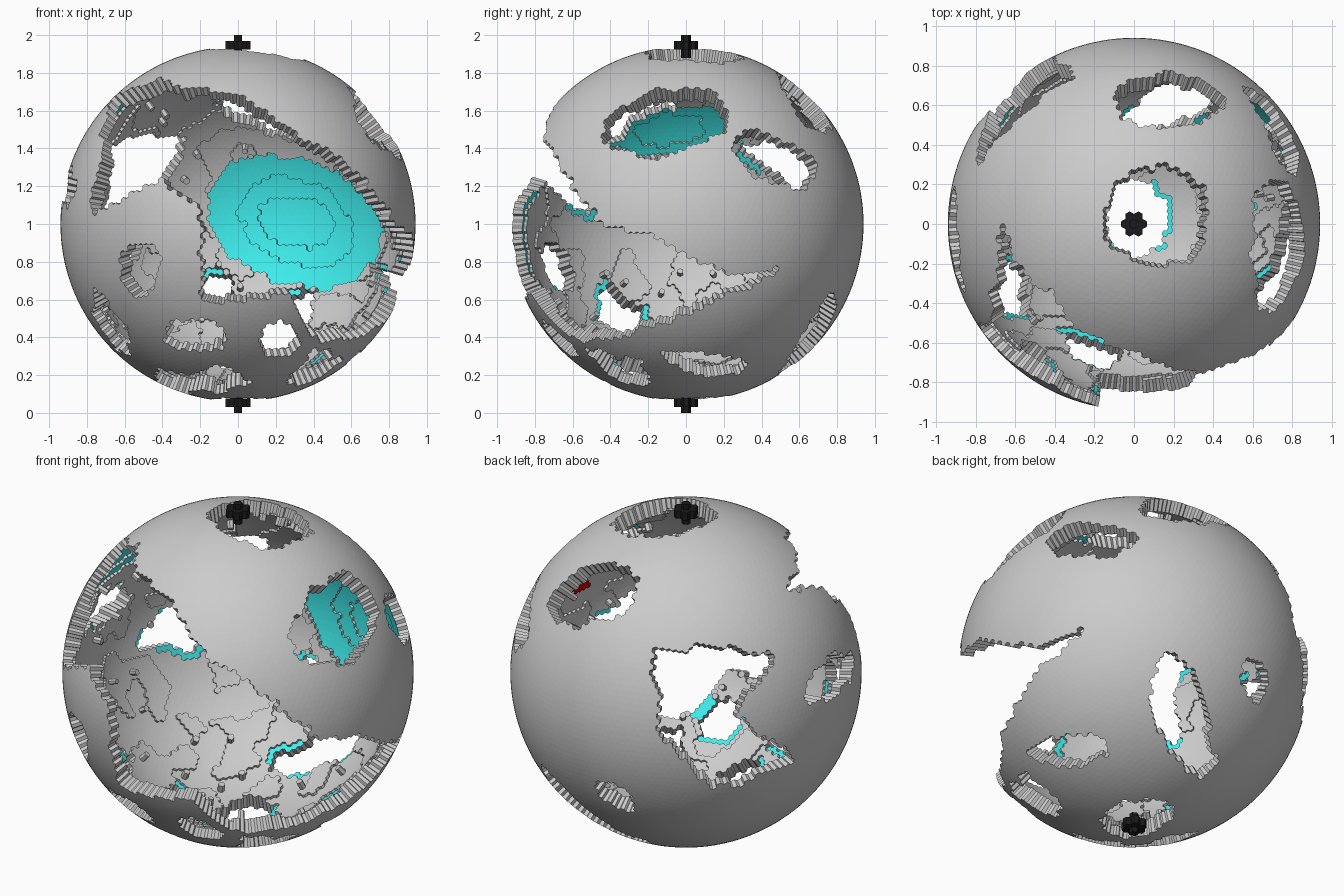
import bpy, bmesh, math
from mathutils import Vector, noise, Matrix
import random

if "Cube" in bpy.data.objects:
    bpy.data.objects.remove(bpy.data.objects["Cube"])
random.seed(4)

R = 0.94                      # outer radius of the globe
C = Vector((0, 0, 1))         # globe centre


# Viewing frames: azimuth, elevation, sheet centre, scale
def frame(az, el, cx, cy, s=188):
    a, e = math.radians(az), math.radians(el)
    d = Vector((math.cos(e) * math.cos(a), math.cos(e) * math.sin(a), math.sin(e)))
    r = Vector((-math.sin(a), math.cos(a), 0))
    return r, d.cross(r), d, cx, cy, s


VIEW = dict(front=frame(-90, 0, 238, 225), right=frame(0, 0, 685, 225),
            top=frame(-90, 90, 1134, 225, 198), back_left=frame(135, 26, 686, 672),
            under=frame(45, -30, 1133, 672))


def patch(view, *pts):
    return view, pts, False


def blob(view, x, y, rx, ry, tilt=0, far=False, scale=1):
    c, s = math.cos(math.radians(tilt)), math.sin(math.radians(tilt))
    ring = [(scale * rx * math.cos(k * math.pi / 6), scale * ry * math.sin(k * math.pi / 6))
            for k in range(12)]
    return view, tuple((x + u * c - v * s, y + u * s + v * c) for u, v in ring), far


def inside(p, region):
    view, pts, far = region
    r, u, d, cx, cy, s = VIEW[view]
    if (p.dot(d) < 0) != far:
        return False
    x, y, hit = cx + s * p.dot(r), cy - s * p.dot(u), False
    for (x1, y1), (x2, y2) in zip(pts, pts[1:] + pts[:1]):
        if (y1 > y) != (y2 > y) and x < x1 + (y - y1) * (x2 - x1) / (y2 - y1):
            hit = not hit
    return hit


# Large openings in the shell
holes = [
    patch('front', (110, 98), (160, 80), (245, 100), (365, 180), (413, 262), (375, 328),
          (322, 345), (290, 298), (203, 303), (200, 210), (160, 182), (90, 215)),
    patch('right', (515, 180), (595, 218), (735, 275), (788, 268), (690, 315), (590, 345)),
    patch('back_left', (625, 650), (690, 650), (755, 665), (705, 720), (770, 770),
          (690, 795), (628, 740)),
    blob('top', 1158, 218, 56, 52),
    blob('top', 1168, 102, 56, 28),
    blob('top', 1136, 220, 34, 42, far=True),
    blob('under', 1192, 717, 26, 66, -12),
    blob('right', 664, 124, 64, 32, -12),
    blob('right', 772, 160, 46, 22, 22),
]
# Small openings
holes += [
    blob('front', 140, 271, 21, 29),
    blob('front', 194, 338, 30, 15),
    blob('front', 279, 340, 20, 16),
    blob('front', 112, 325, 38, 10, 60),
    blob('front', 205, 381, 50, 11),
    blob('front', 317, 370, 30, 9, -25),
    blob('back_left', 813, 690, 38, 19, -35),
    blob('under', 1076, 748, 42, 16),
    blob('under', 1264, 688, 12, 22),
    blob('under', 1033, 795, 26, 10, 30),
]

# Stepped cyan basins on the inner face, and red high spots
basins = [blob('front', 300, 223, 100, 68, 22, True, s) for s in (1, 0.66, 0.4)]
basins += [blob('right', 668, 126, 62, 28, -10, True, s) for s in (1, 0.6)]
peaks = [blob('right', 652, 180, 16, 7), blob('right', 680, 238, 8, 12)]

# Hexagonal cells: the dual of a subdivided icosphere
ico = bmesh.new()
bmesh.ops.create_icosphere(ico, subdivisions=6, radius=1)
for seq in (ico.verts, ico.edges, ico.faces):
    seq.ensure_lookup_table()
    seq.index_update()
corner = [f.calc_center_median().normalized() for f in ico.faces]
pos = [v.co.normalized() * R for v in ico.verts]
ragged = [p + 0.035 * noise.noise_vector(p * 8) for p in pos]
gone = [any(inside(p, h) for h in holes) for p in ragged]

# Inner radius and colour of every cell
inner, kind = [], []
for v in ico.verts:
    p = ragged[v.index]
    rim = any(gone[e.other_vert(v).index] for e in v.link_edges)
    n = noise.noise(p * 5)
    depth = sum(inside(p, b) for b in basins)
    if gone[v.index]:
        r, k = R, None
    elif depth:
        r, k = 0.87 + 0.015 * depth, 'water_tiles'
    elif any(inside(p, s) for s in peaks):
        r, k = 0.84, 'peak_tiles'
    elif rim and n > 0.08:
        r, k = 0.885, 'water_tiles'
    else:
        r, k = (0.87 if n > -0.1 else 0.855), 'globe_shell'
        if random.random() < 0.012:
            r -= 0.045
    inner.append(r)
    kind.append(k)

parts = {k: ([], [], {}) for k in ('globe_shell', 'water_tiles', 'peak_tiles')}


def add_face(part, keys):
    verts, faces, index = parts[part]
    face = []
    for f, r in keys:
        key = (f, round(r, 4))
        if key not in index:
            index[key] = len(verts)
            verts.append(corner[f] * r + C)
        face.append(index[key])
    faces.append(face)


# Outer and inner caps
for v in ico.verts:
    if gone[v.index]:
        continue
    n = v.co.normalized()
    a = n.orthogonal().normalized()
    b = n.cross(a)
    ring = sorted((f.index for f in v.link_faces),
                  key=lambda i: math.atan2(corner[i].dot(b), corner[i].dot(a)))
    add_face('globe_shell', [(i, R) for i in ring])
    add_face(kind[v.index], [(i, inner[v.index]) for i in reversed(ring)])

# Walls wherever neighbouring cells differ in depth
for e in ico.edges:
    i, j = (v.index for v in e.verts)
    if abs(inner[i] - inner[j]) < 1e-5:
        continue
    if inner[i] > inner[j]:
        i, j = j, i
    f, g = (x.index for x in e.link_faces)
    if (corner[g] - corner[f]).cross(corner[f]).dot(pos[j] - pos[i]) < 0:
        f, g = g, f
    add_face('globe_shell', [(f, inner[i]), (g, inner[i]), (g, inner[j]), (f, inner[j])])
ico.free()


def colour(ob, name, rgb):
    m = bpy.data.materials.new(name)
    m.diffuse_color = (*rgb, 1)
    m.use_nodes = True
    m.node_tree.nodes["Principled BSDF"].inputs["Base Color"].default_value = m.diffuse_color
    ob.data.materials.append(m)


def make(name, me):
    ob = bpy.data.objects.new(name, me)
    bpy.context.collection.objects.link(ob)
    return ob


paint = dict(water_tiles=(0.05, 0.85, 0.85), peak_tiles=(0.55, 0.0, 0.0))
for name, (verts, faces, _) in parts.items():
    me = bpy.data.meshes.new(name)
    me.from_pydata(verts, [], faces)
    ob = make(name, me)
    if name in paint:
        colour(ob, name, paint[name])

# Black pole markers: a tall hexagonal pin ringed by six short ones
for name, s in (('top_pole', 1), ('bottom_pole', -1)):
    bm = bmesh.new()
    pins = [(0, 0, 0.88, 1.0)]
    pins += [(0.044 * math.cos(k * math.pi / 3), 0.044 * math.sin(k * math.pi / 3), 0.925, 0.97)
             for k in range(6)]
    for x, y, lo, hi in pins:
        bmesh.ops.create_cone(bm, cap_ends=True, segments=6, radius1=0.0254, radius2=0.0254,
                              depth=hi - lo,
                              matrix=Matrix.Translation((x, y, 1 + s * (lo + hi) / 2)))
    me = bpy.data.meshes.new(name)
    bm.to_mesh(me)
    bm.free()
    colour(make(name, me), name, (0.01, 0.01, 0.01))
